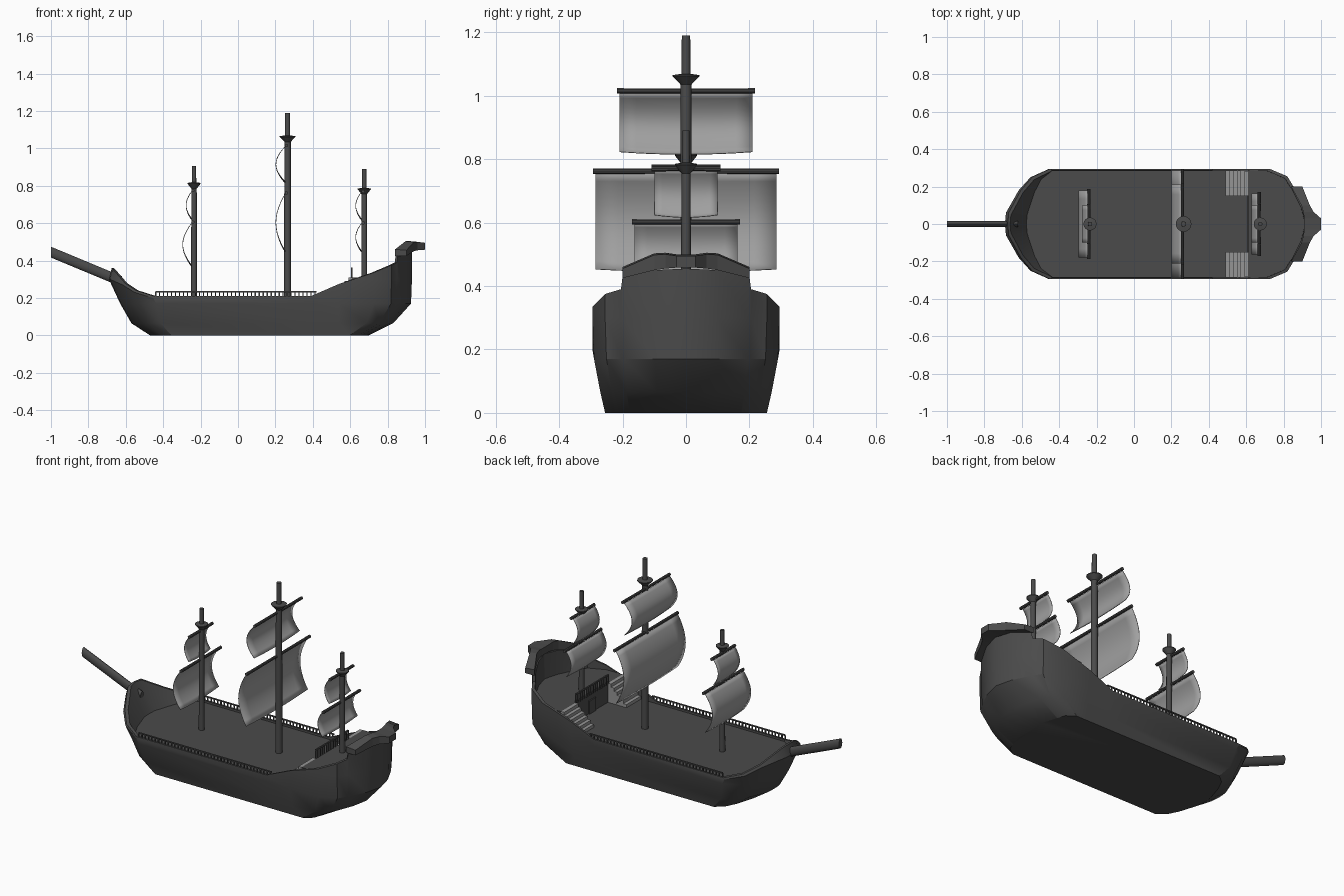
import bpy, bmesh, math
from mathutils import Vector

if "Cube" in bpy.data.objects:
    bpy.data.objects.remove(bpy.data.objects["Cube"])

def mat(name, v):
    m = bpy.data.materials.new(name)
    m.diffuse_color = (v, v, v, 1)
    m.use_nodes = True
    m.node_tree.nodes["Principled BSDF"].inputs["Base Color"].default_value = m.diffuse_color
    return m

DARK, CLOTH = mat("dark_wood", 0.07), mat("cloth", 0.35)

def make(name, verts, faces, material=DARK, smooth=None):
    me = bpy.data.meshes.new(name)
    me.from_pydata([tuple(v) for v in verts], [], faces)
    bm = bmesh.new()
    bm.from_mesh(me)
    bmesh.ops.remove_doubles(bm, verts=bm.verts, dist=0.0001)
    bmesh.ops.recalc_face_normals(bm, faces=bm.faces)
    bm.to_mesh(me)
    bm.free()
    ob = bpy.data.objects.new(name, me)
    bpy.context.collection.objects.link(ob)
    me.materials.append(material)
    if smooth:
        bpy.ops.object.select_all(action='DESELECT')
        ob.select_set(True)
        bpy.context.view_layer.objects.active = ob
        bpy.ops.object.shade_smooth_by_angle(angle=math.radians(smooth))
    return ob

def loft(name, rings, cap=True, smooth=None, material=DARK):
    """Skin closed rings that all have the same point count."""
    n = len(rings[0])
    verts = [p for r in rings for p in r]
    faces = [(k*n+i, k*n+(i+1) % n, (k+1)*n+(i+1) % n, (k+1)*n+i)
             for k in range(len(rings)-1) for i in range(n)]
    if cap:
        faces += [tuple(range(n)), tuple(range((len(rings)-1)*n, len(rings)*n))]
    return make(name, verts, faces, material, smooth)

def boxes(name, items, material=DARK):
    """Many boxes in one object; each item is (min corner, max corner)."""
    verts, faces = [], []
    for a, b in items:
        o = len(verts)
        verts += [(x, y, z) for x in (a[0], b[0]) for y in (a[1], b[1]) for z in (a[2], b[2])]
        faces += [tuple(o+i for i in f) for f in
                  ((0, 1, 3, 2), (4, 6, 7, 5), (0, 4, 5, 1), (2, 3, 7, 6), (0, 2, 6, 4), (1, 5, 7, 3))]
    ob = make(name, [], [], material)
    ob.data.from_pydata(verts, [], faces)
    return ob

def mirror(half):
    """Close a half outline that starts and ends on the centre line."""
    return half + [(x, -y, z) for x, y, z in half[-2:0:-1]]

# hull: sheer line from bow to stern, lower rings derived from it
SHEER = [(-.675, 0, .36), (-.67, .06, .355), (-.605, .18, .28), (-.545, .25, .24),
         (-.45, .295, .21), (.39, .295, .21), (.54, .295, .275), (.725, .295, .335),
         (.82, .255, .375), (.85, .205, .39), (.855, .2, .43), (.905, .1, .45), (.93, 0, .455)]

def level(z, bow, kb, stern, ks, width):
    out = []
    for i, (x, y, _) in enumerate(SHEER):
        if i < 5:
            x = bow + (x + .675)*kb
        elif i > 6:
            x = stern - (.93 - x)*ks
        out.append((x, y*width/.295, z))
    return out

upper = level(.3, -.69, 1.05, .93, 1, .295)
upper = [(x, y, min(z, s[2]-.01)) for (x, y, z), s in zip(upper, SHEER)]
rim = [(x + (.012 if x < -.4 else -.012 if x > .7 else 0), max(y-.012, 0), z) for x, y, z in SHEER]
deck = [(x, max(y-.012, 0), z) for x, y, z in level(.198, -.575, .6, .915, 1, .295)]
loft("hull", [mirror(r) for r in (
    level(0, -.47, .5, .70, .5, .255), level(.065, -.57, .7, .83, .7, .27),
    level(.17, -.63, .85, .925, .97, .29), upper, SHEER, rim, deck)], smooth=30)

# raised stern deck with door
q = [(.61, 0), (.61, .285), (.725, .285), (.81, .245), (.84, .195), (.892, .095), (.915, 0)]
loft("quarterdeck", [mirror([(x, y, z) for x, y in q]) for z in (.19, .31)])
boxes("cabin_door", [((.603, -.03, .198), (.612, .03, .275))])

# stern cornice: sections across y (y, inner x, outer x, bottom, top)
half = [(.2, .84, .90, .425, .46), (.1, .895, .94, .45, .503), (.065, .905, .96, .455, .505),
        (.03, .91, 1.0, .458, .5)]
secs = half + [(-h[0],)+h[1:] for h in reversed(half)]
loft("stern_cornice", [[(a, y, b), (c, y, b), (c, y, t-.005), (a, y, t)] for y, a, c, b, t in secs])

# stairs on both sides
N = 6
steps = []
for s in (-1, 1):
    ya, yb = sorted((s*.15, s*.283))
    for i in range(N):
        x = .49 + i*.02
        steps.append(((x, ya, .198), (x+.02, yb, .198 + (i+1)*.112/N)))
boxes("stairs", steps, mat("steps", .3))

# railings
rails = []
for s in (-1, 1):
    y = s*.289
    rails.append(((-.44, y-.004, .23), (.42, y+.004, .236)))
    for i in range(41):
        x = -.44 + i*.0213
        rails.append(((x-.003, y-.003, .205), (x+.003, y+.003, .231)))
boxes("side_railings", rails)
rear = [((.604, -.15, .355), (.612, .15, .363))]
rear += [((.605, -.15+i*.02-.003, .305), (.611, -.15+i*.02+.003, .357)) for i in range(16)]
boxes("quarterdeck_railing", rear)

def lathe(name, x, profile, n=16):
    loft(name, [[(x+r*math.cos(2*math.pi*i/n), r*math.sin(2*math.pi*i/n), z) for i in range(n)]
                for r, z in profile], smooth=35)

def yard(name, x, z, w, r):
    n = 10
    loft(name, [[(x+r*k*math.cos(2*math.pi*i/n), y, z+r*k*math.sin(2*math.pi*i/n)) for i in range(n)]
                for y, k in ((-w, 1), (0, .9), (w, 1))], smooth=35)

def sail(name, x, w, top, bottom, bulge):
    nu, nv = 8, 12
    verts, faces = [], []
    for j in range(nv+1):
        t = j/nv
        for i in range(nu+1):
            u = -1 + 2*i/nu
            z = top + (bottom-top)*t - .008*t*(1-u*u)
            verts.append((x - bulge*math.sin(math.pi*t)**.9, u*w, z))
    for j in range(nv):
        for i in range(nu):
            a = j*(nu+1)+i
            faces.append((a, a+1, a+nu+2, a+nu+1))
    ob = make(name, verts, faces, CLOTH, 40)
    ob.modifiers.new("thickness", 'SOLIDIFY').thickness = .003

# masts: name, x, base, nest z, top, radius, nest radius, sails (half width, top, bottom, bulge)
for name, x, base, nest, top, r, nr, sails in (
        ("fore", -.235, .19, .815, .905, .016, .035, ((.178, .6, .375, .048), (.1, .77, .625, .03))),
        ("main", .265, .19, 1.065, 1.19, .019, .042, ((.285, .757, .452, .05), (.21, 1.01, .822, .05))),
        ("mizzen", .675, .3, .785, .89, .016, .035, ((.163, .597, .455, .03), (.1, .765, .625, .03)))):
    lathe(name+"_mast", x, [(r, base), (r*.9, nest-.03), (nr, nest-.004), (nr, nest),
                            (r*.75, nest+.004), (r*.7, top)])
    for part, (w, zt, zb, bulge) in zip(("lower", "upper"), sails):
        yard(f"{name}_{part}_yard", x-.006, zt+.005, w+.008, .009)
        sail(f"{name}_{part}_sail", x-.014, w, zt, zb, bulge)

# bowsprit
n = 12
loft("bowsprit", [[(x, .016*math.cos(2*math.pi*i/n), z+.029*math.sin(2*math.pi*i/n)) for i in range(n)]
                  for x, z in ((-1, .445), (-.62, .287))], smooth=35)
